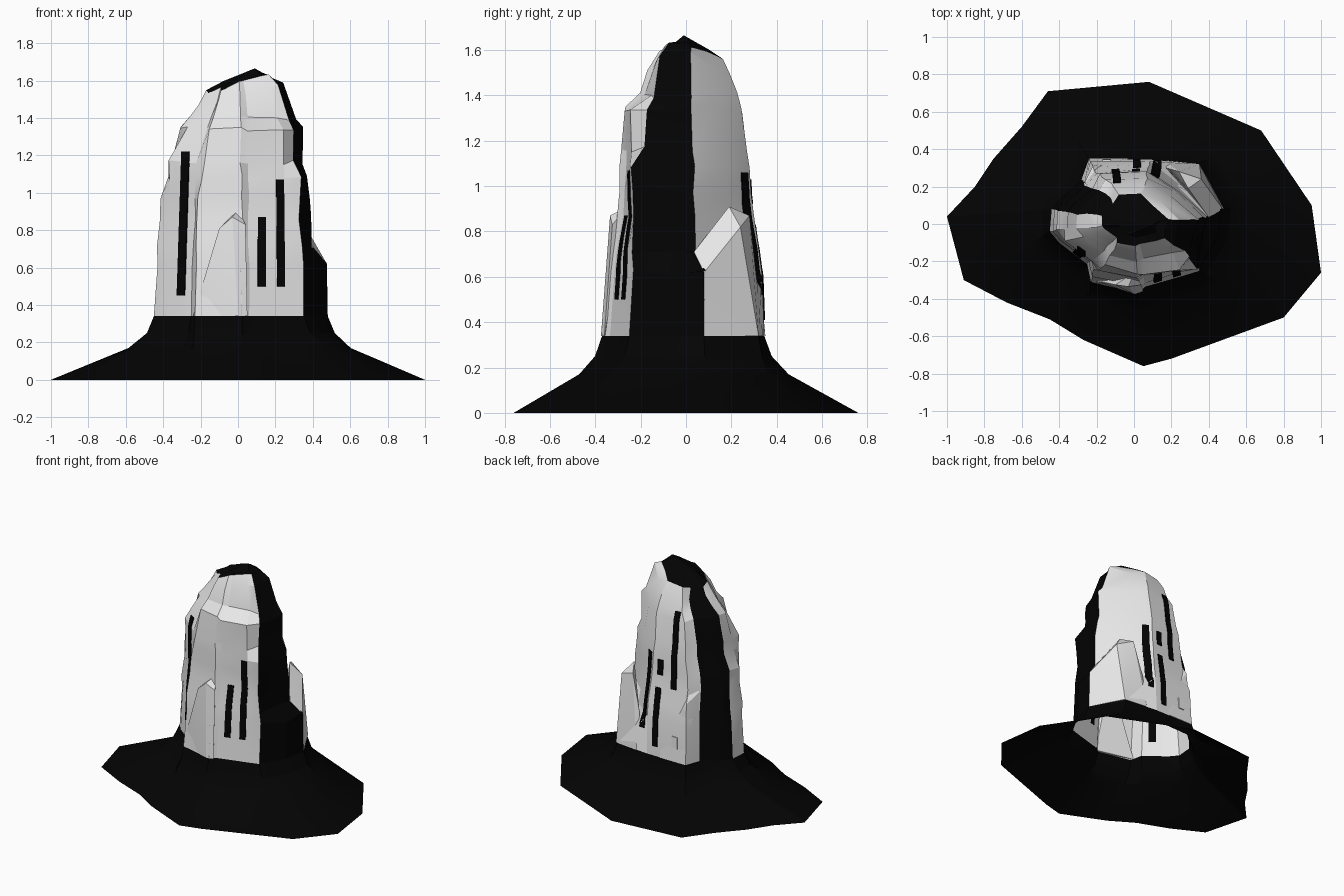
import bpy, bmesh, random
from mathutils import Vector
from mathutils.bvhtree import BVHTree

random.seed(4)
cube = bpy.data.objects.get("Cube")
if cube:
    bpy.data.objects.remove(cube, do_unlink=True)


def material(name, value):
    mat = bpy.data.materials.new(name)
    mat.use_nodes = True
    colour = (value, value, value, 1)
    mat.diffuse_color = colour
    mat.node_tree.nodes["Principled BSDF"].inputs["Base Color"].default_value = colour
    return mat


PALE, DARK = 0, 1
materials = [material("pale stone", 0.83), material("black rock", 0.001)]


def make_object(name, bm, smooth_angle=None):
    mesh = bpy.data.meshes.new(name)
    bm.to_mesh(mesh)
    bm.free()
    for mat in materials:
        mesh.materials.append(mat)
    obj = bpy.data.objects.new(name, mesh)
    bpy.context.collection.objects.link(obj)
    if smooth_angle:
        bpy.ops.object.select_all(action="DESELECT")
        obj.select_set(True)
        bpy.context.view_layer.objects.active = obj
        bpy.ops.object.shade_smooth_by_angle(angle=smooth_angle)
    return obj


def loft(bm, rings, colour_of):
    """Join closed rings of points, coloured by column."""
    loops = [[bm.verts.new(p) for p in ring] for ring in rings]
    count = len(loops[0])
    for low, high in zip(loops, loops[1:]):
        for i in range(count):
            j = (i + 1) % count
            face = bm.faces.new((low[i], low[j], high[j], high[i]))
            face.material_index = colour_of(i)
    return loops


# Ground outline and tower footprint, column by column from the left end
ground = [(-1, .04), (-.91, -.3), (-.68, -.42), (-.45, -.51), (-.27, -.62), (.05, -.76),
          (.2, -.72), (.5, -.61), (.8, -.5), (1, -.26), (.95, .1), (.68, .5), (.08, .76),
          (-.46, .71), (-.6, .52), (-.75, .35), (-.85, .2)]
foot = [(-.44, .08), (-.45, -.04), (-.4, -.1), (-.25, -.215), (-.23, -.31), (.02, -.37),
        (.06, -.335), (.27, -.275), (.35, -.25), (.45, -.08), (.48, .08), (.34, .32),
        (.08, .345), (-.24, .345), (-.28, .24), (-.36, .17), (-.41, .13)]
BASE = .34

# Skirt: the footprint flares out to the ground outline
bm = bmesh.new()
rings = []
for z, flare in ((0, 1), (.17, .26), (.25, .08), (BASE, 0)):
    rings.append([Vector((*f, z)).lerp(Vector((*g, z)), flare) for f, g in zip(foot, ground)])
loft(bm, rings, lambda i: DARK)
make_object("rock_skirt", bm, .4)

# Tower: height, then the shrink of the left, right, front and back sides
levels = [(BASE, 1, 1, 1, 1), (.62, .97, .99, .93, .98), (.72, .95, .97, .91, .93),
          (.87, .93, .95, .83, .85), (.97, .91, .94, .79, .83), (1.08, .82, .92, .78, .81),
          (1.16, .8, .86, .76, .79), (1.34, .68, .84, .71, .72), (1.4, .56, .76, .56, .67),
          (1.52, .46, .6, .45, .58), (1.58, .38, .45, .31, .47)]
dark_columns = (8, 9, 14, 15, 16)
# Upright columns: the height they keep to and their least shrink
upright = {2: (1.2, .92), 3: (1.2, .92), 6: (1.35, .79), 7: (1.35, .88), 8: (1.1, .95)}
# Set-back columns: the height they start at, and their width and depth
set_back = {9: (.65, .85, .7), 10: (.65, .85, .5), 11: (.4, .72, .66), 13: (.65, .93, .94)}

bm = bmesh.new()
rings = []
for z, left, right, front, back in levels:
    ring = []
    rough = 0 if z == BASE else .007
    for i, (x, y) in enumerate(foot):
        limit, floor = upright.get(i, (0, 0))
        least = floor if z < limit else 0
        x *= max(least, left if x < 0 else right)
        y *= max(least, front if y < 0 else back)
        start, width, depth = set_back.get(i, (9, 1, 1))
        if z > start:
            x *= width
            y *= depth
        tilt = .25 * x - .15 * max(y, 0) if z > 1.5 else 0
        jitter = Vector([random.uniform(-rough, rough) for _ in range(3)])
        jitter.z *= 2
        ring.append(Vector((x, y, z + tilt)) + jitter)
    rings.append(ring)
rim = loft(bm, rings, lambda i: DARK if i in dark_columns else PALE)[-1]

# Dark summit: a low shelf on the left and a peak on the right
shelf = [bm.verts.new((v.co.x * .6 + .02, v.co.y * .6, 1.595 + .25 * max(v.co.x, 0)))
         for v in rim]
apex = bm.verts.new((.09, -.01, 1.665))
for i in range(len(rim)):
    j = (i + 1) % len(rim)
    for corners in ((rim[i], rim[j], shelf[j], shelf[i]), (shelf[i], shelf[j], apex)):
        bm.faces.new(corners).material_index = DARK


def buttress(points, dark_direction=None):
    verts = [bm.verts.new(p) for p in points]
    hull = bmesh.ops.convex_hull(bm, input=verts)
    faces = [g for g in hull["geom"] if isinstance(g, bmesh.types.BMFace)]
    bmesh.ops.recalc_face_normals(bm, faces=faces)
    for face in faces:
        face.normal_update()
        if dark_direction and face.normal.dot(Vector(dark_direction)) > .7:
            face.material_index = DARK


# Front spur, right rear shoulder and left rear shoulder
buttress([(-.24, -.29, BASE), (0, -.375, BASE), (.05, -.36, BASE), (-.19, -.31, .51),
          (-.1, -.325, .81), (-.03, -.335, .87), (.04, -.325, .83), (0, -.26, .91)])
buttress([(.48, .08, BASE), (.35, .32, BASE), (.17, .34, BASE), (.475, .08, .62),
          (.36, .24, .82), (.4, .035, .71), (.29, .19, .91), (.24, .28, .87),
          (.17, .3, .6)], (0, -1, 0))
buttress([(-.28, .24, BASE), (-.24, .35, BASE), (-.03, .35, BASE), (-.265, .22, .84),
          (-.22, .31, .77), (-.04, .33, .48), (-.2, .24, .89)])
bm.normal_update()
surface = BVHTree.FromBMesh(bm)
make_object("rock_tower", bm, .35)


def slit(name, side, x_low, x_high, z_low, z_high, width=.042, colour=DARK):
    """Thin strip that follows the rock wall."""
    strip = bmesh.new()
    rows = []
    steps = 24
    for k in range(steps + 1):
        t = k / steps
        x = x_low + (x_high - x_low) * t
        z = z_low + (z_high - z_low) * t
        row = []
        for offset in (-width / 2, width / 2):
            hit = surface.ray_cast(Vector((x + offset, side * 2, z)), Vector((0, -side, 0)))[0]
            row.append(strip.verts.new(hit + Vector((0, side * .002, 0))))
        rows.append(row)
    for a, b in zip(rows, rows[1:]):
        strip.faces.new((a[0], a[1], b[1], b[0])).material_index = colour
    obj = make_object(name, strip)
    solid = obj.modifiers.new("thickness", "SOLIDIFY")
    solid.thickness = .009
    solid.offset = 0


# Windows
FRONT, BACK = -1, 1
slit("front_slit_left", FRONT, -.305, -.28, .45, 1.22)
slit("front_slit_middle", FRONT, .127, .127, .5, .87)
slit("front_slit_right", FRONT, .23, .225, .5, 1.07)
slit("back_slit_tall", BACK, .125, .11, .52, 1.06)
slit("back_slit_low", BACK, .015, .015, .41, .83)
slit("back_slit_short", BACK, .01, .01, .92, 1.03)
slit("back_slit_high", BACK, -.1, -.09, .84, 1.39)
slit("back_window", BACK, -.145, -.145, .435, .52, .045, PALE)
